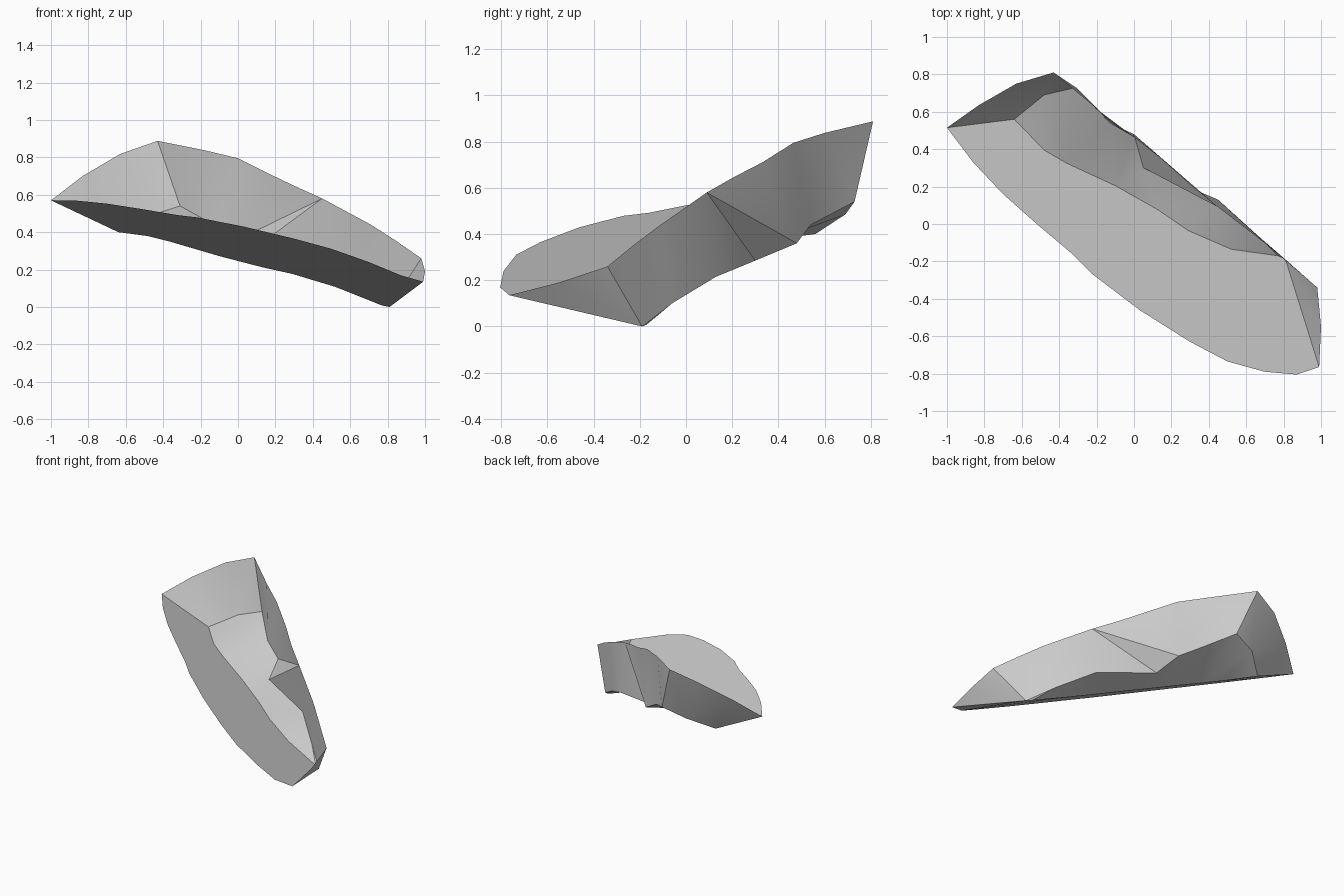
import bpy
import bmesh
import math
from mathutils import Vector

cube = bpy.data.objects.get("Cube")
if cube:
    bpy.data.objects.remove(cube)

grey = bpy.data.materials.new("plain grey")
grey.use_nodes = True
tone = (0.6, 0.6, 0.6, 1)
grey.diffuse_color = tone
grey.node_tree.nodes["Principled BSDF"].inputs["Base Color"].default_value = tone


def on_slab(x, y):
    """Point on the tilted plane of the broad slab."""
    return (x, y, 0.294 - 0.443 * x - 0.324 * y)


def strip(a, b):
    """Triangles between two edge lines, joined across the shorter diagonal."""
    i = j = 0
    faces = []
    while i < len(a) - 1 or j < len(b) - 1:
        step_a = j == len(b) - 1
        if i < len(a) - 1 and not step_a:
            da = (Vector(a[i + 1]) - Vector(b[j])).length
            db = (Vector(b[j + 1]) - Vector(a[i])).length
            step_a = da < db
        if step_a:
            faces.append((a[i], a[i + 1], b[j]))
            i += 1
        else:
            faces.append((a[i], b[j + 1], b[j]))
            j += 1
    return faces


def make_part(name, faces):
    bm = bmesh.new()
    verts = {}
    for face in faces:
        ring = []
        for p in face:
            if p not in verts:
                verts[p] = bm.verts.new(p)
            if verts[p] not in ring:
                ring.append(verts[p])
        if len(ring) > 2:
            bm.faces.new(ring)
    mesh = bpy.data.meshes.new(name)
    bm.to_mesh(mesh)
    bm.free()
    mesh.materials.append(grey)
    obj = bpy.data.objects.new(name, mesh)
    bpy.context.collection.objects.link(obj)
    bpy.ops.object.select_all(action='DESELECT')
    bpy.context.view_layer.objects.active = obj
    obj.select_set(True)
    bpy.ops.object.shade_smooth_by_angle(angle=math.radians(30))


# Shared corners
left_tip = (-1, 0.515, 0.57)
left_foot = (-0.64, 0.56, 0.40)
right_foot = (0.81, -0.19, 0)
right_tip = (0.99, -0.765, 0.135)
peak = (-0.43, 0.81, 0.888)
peak_foot = (-0.31, 0.73, 0.54)
notch_top = (0.45, 0.09, 0.58)
notch_left = (0, 0.48, 0.36)
notch_right = (0.05, 0.30, 0.285)
right_rim = (0.98, -0.34, 0.26)
left_bend = (-0.48, 0.69, 0.485)

# Shared edge lines, running from left to right
front_edge = [left_tip] + [on_slab(x, y) for x, y in (
    (-0.86, 0.33), (-0.7, 0.16), (-0.52, 0), (-0.33, -0.16), (-0.22, -0.27),
    (0.03, -0.46), (0.3, -0.63), (0.5, -0.735), (0.7, -0.79),
    (0.87, -0.805))] + [right_tip]
slab_edge = [left_foot] + [on_slab(x, y) for x, y in (
    (-0.48, 0.395), (-0.36, 0.325), (-0.1, 0.205), (0.13, 0.075),
    (0.29, -0.035), (0.52, -0.135), (0.77, -0.17))] + [right_foot]
left_wall_foot = [peak_foot, (-0.13, 0.54, 0.44), notch_left]
right_wall_foot = [notch_right, (0.45, 0.13, 0.215), (0.66, -0.06, 0.1), right_foot]
left_wall_rim = [peak, (-0.18, 0.60, 0.838), (0, 0.465, 0.795),
                 (0.17, 0.33, 0.71), (0.3, 0.21, 0.648), notch_top]
right_wall_rim = [notch_top, (0.71, -0.11, 0.44), (0.85, -0.23, 0.35), right_rim]

# Broad flat slab
make_part("broad_slab", [tuple(front_edge + slab_edge[::-1])])

# Sunken floor between the slab and the back wall
make_part("sunken_floor", strip(
    slab_edge, [left_foot, left_bend] + left_wall_foot + right_wall_foot))

# Back wall with its folded notch
make_part("back_wall", strip(left_wall_rim, left_wall_foot)
          + [(notch_top, notch_right, notch_left)]
          + strip(right_wall_rim, right_wall_foot))

# Walls closing both ends
make_part("left_end_wall", strip(
    [left_tip, (-0.83, 0.635, 0.70), (-0.63, 0.75, 0.818), peak],
    [left_foot, left_bend, peak_foot]))
make_part("right_end_wall", strip(
    [right_rim, (1, -0.55, 0.19), right_tip], [right_foot]))
